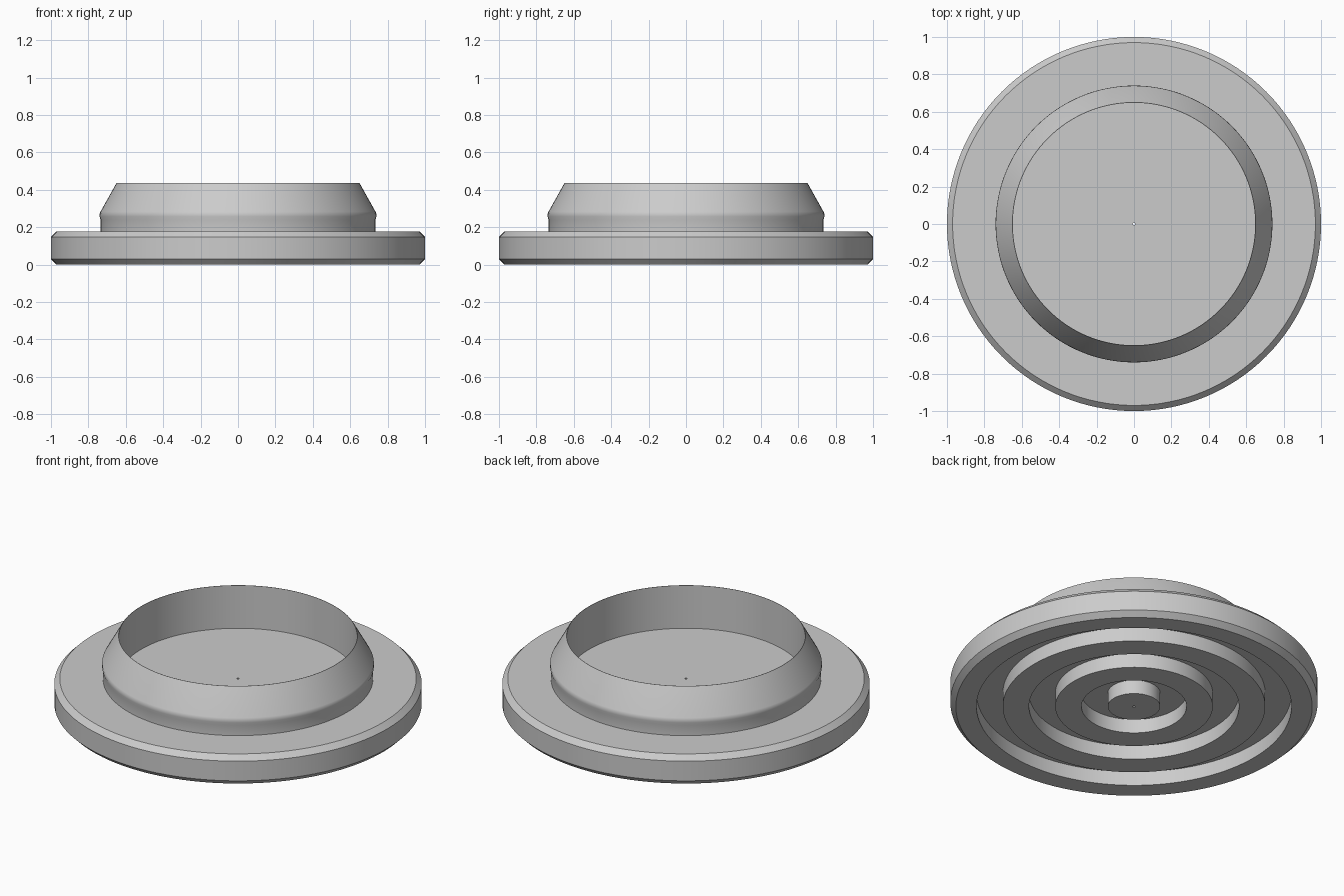
import bpy, bmesh, math

if "Cube" in bpy.data.objects:
    bpy.data.objects.remove(bpy.data.objects["Cube"])

SEGMENTS = 128

grey = bpy.data.materials.new("plain grey")
grey.diffuse_color = (0.6, 0.6, 0.6, 1)
grey.use_nodes = True
grey.node_tree.nodes["Principled BSDF"].inputs["Base Color"].default_value = grey.diffuse_color


def lathe(name, profile, closed):
    """Spin a (radius, height) profile around z; a closed profile makes a solid ring."""
    bm = bmesh.new()
    rings = [[bm.verts.new((r * math.cos(2 * math.pi * i / SEGMENTS),
                            r * math.sin(2 * math.pi * i / SEGMENTS), z))
              for i in range(SEGMENTS)] for r, z in profile]
    for a, b in zip(rings, rings[1:] + ([rings[0]] if closed else [])):
        for i in range(SEGMENTS):
            j = (i + 1) % SEGMENTS
            bm.faces.new((a[i], a[j], b[j], b[i]))
    bmesh.ops.recalc_face_normals(bm, faces=bm.faces)
    mesh = bpy.data.meshes.new(name)
    bm.to_mesh(mesh)
    bm.free()
    mesh.materials.append(grey)
    obj = bpy.data.objects.new(name, mesh)
    bpy.context.collection.objects.link(obj)
    bpy.ops.object.select_all(action='DESELECT')
    bpy.context.view_layer.objects.active = obj
    obj.select_set(True)
    bpy.ops.object.shade_smooth_by_angle(angle=math.radians(35))
    return obj


# Base plate: pin hole in the middle, three ring grooves underneath, chamfered rim
HOLE, GROOVE_TOP, PLATE_TOP = 0.007, 0.084, 0.178
plate = [(HOLE, PLATE_TOP), (HOLE, 0)]
for k in (1, 3, 5):
    inner, outer = k / 7, (k + 1) / 7
    plate += [(inner, 0), (inner, GROOVE_TOP), (outer, GROOVE_TOP), (outer, 0)]
plate += [(0.97, 0), (1, 0.03), (1, 0.148), (0.97, PLATE_TOP)]
lathe("base_plate", plate, True)

# Collar: straight neck, small lip, outside tapering to a thin top edge, upright inside
collar = [(0.648, PLATE_TOP), (0.735, PLATE_TOP), (0.735, 0.24), (0.74, 0.258),
          (0.739, 0.275), (0.735, 0.284), (0.65, 0.436), (0.648, 0.436)]
lathe("collar", collar, True)
